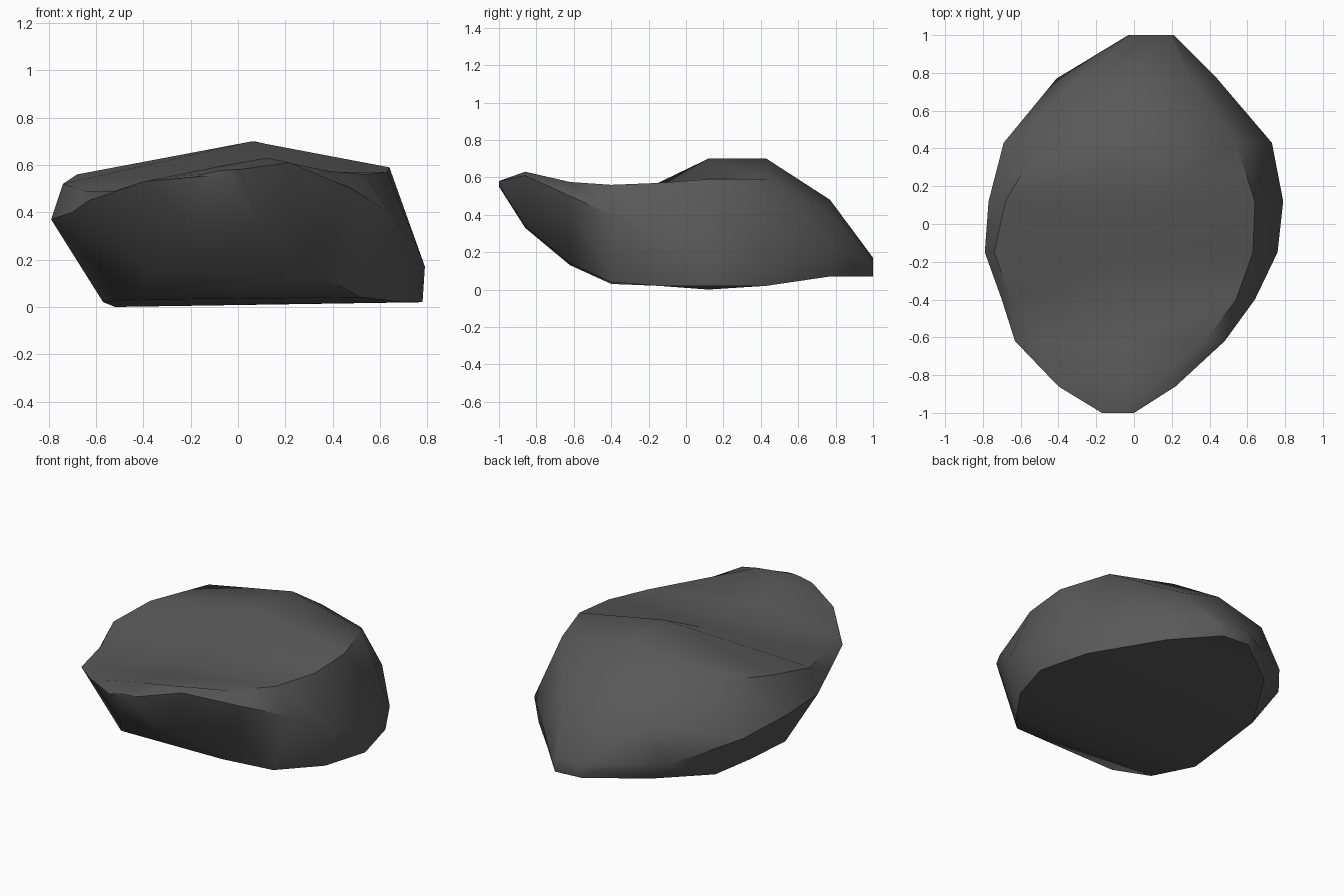
import bpy, bmesh, math

# Cross-sections from front to back: y, then seven (x, z) pairs running
# left edge, left shoulder, crest, right shoulder, right edge, base right, base left
SECTIONS = [
    (-1.00, -.17, .55, -.15, .56, -.08, .575, -.03, .58, .00, .58, -.04, .56, -.12, .55),
    (-0.86, -.40, .53, -.30, .55, -.05, .60, .12, .63, .22, .61, .10, .34, -.20, .33),
    (-0.62, -.63, .45, -.52, .49, -.05, .55, .38, .575, .48, .50, .33, .14, -.36, .13),
    (-0.40, -.70, .40, -.65, .49, -.05, .53, .54, .56, .64, .40, .52, .04, -.46, .03),
    (-0.15, -.79, .37, -.74, .52, .00, .57, .63, .57, .76, .25, .70, .02, -.57, .02),
    (0.12, -.77, .34, -.68, .56, .06, .70, .64, .59, .79, .17, .78, .02, -.52, .00),
    (0.43, -.69, .29, -.50, .59, .07, .70, .54, .59, .73, .17, .70, .02, -.50, .02),
    (0.77, -.41, .18, -.28, .40, .03, .48, .30, .41, .44, .22, .40, .07, -.30, .07),
    (1.00, -.03, .13, .00, .16, .10, .17, .19, .16, .21, .13, .19, .07, .01, .08),
]

# Loft the rock through the sections and cap both ends
bm = bmesh.new()
rings = [[bm.verts.new((s[i], s[0], s[i + 1])) for i in range(1, 15, 2)]
         for s in SECTIONS]
for a, b in zip(rings, rings[1:]):
    for i in range(7):
        j = (i + 1) % 7
        bm.faces.new((a[i], a[j], b[j], b[i]))
bm.faces.new(rings[0])
bm.faces.new(rings[-1])
bmesh.ops.recalc_face_normals(bm, faces=bm.faces[:])

mesh = bpy.data.meshes.new("rock")
bm.to_mesh(mesh)
bm.free()
rock = bpy.data.objects.new("rock", mesh)
bpy.context.collection.objects.link(rock)

# Dark stone colour
stone = bpy.data.materials.new("dark_stone")
stone.diffuse_color = (0.1, 0.1, 0.1, 1)
mesh.materials.append(stone)

# Soft faces with the sharper rims kept
bpy.context.view_layer.objects.active = rock
rock.select_set(True)
bpy.ops.object.shade_smooth_by_angle(angle=math.radians(50))
